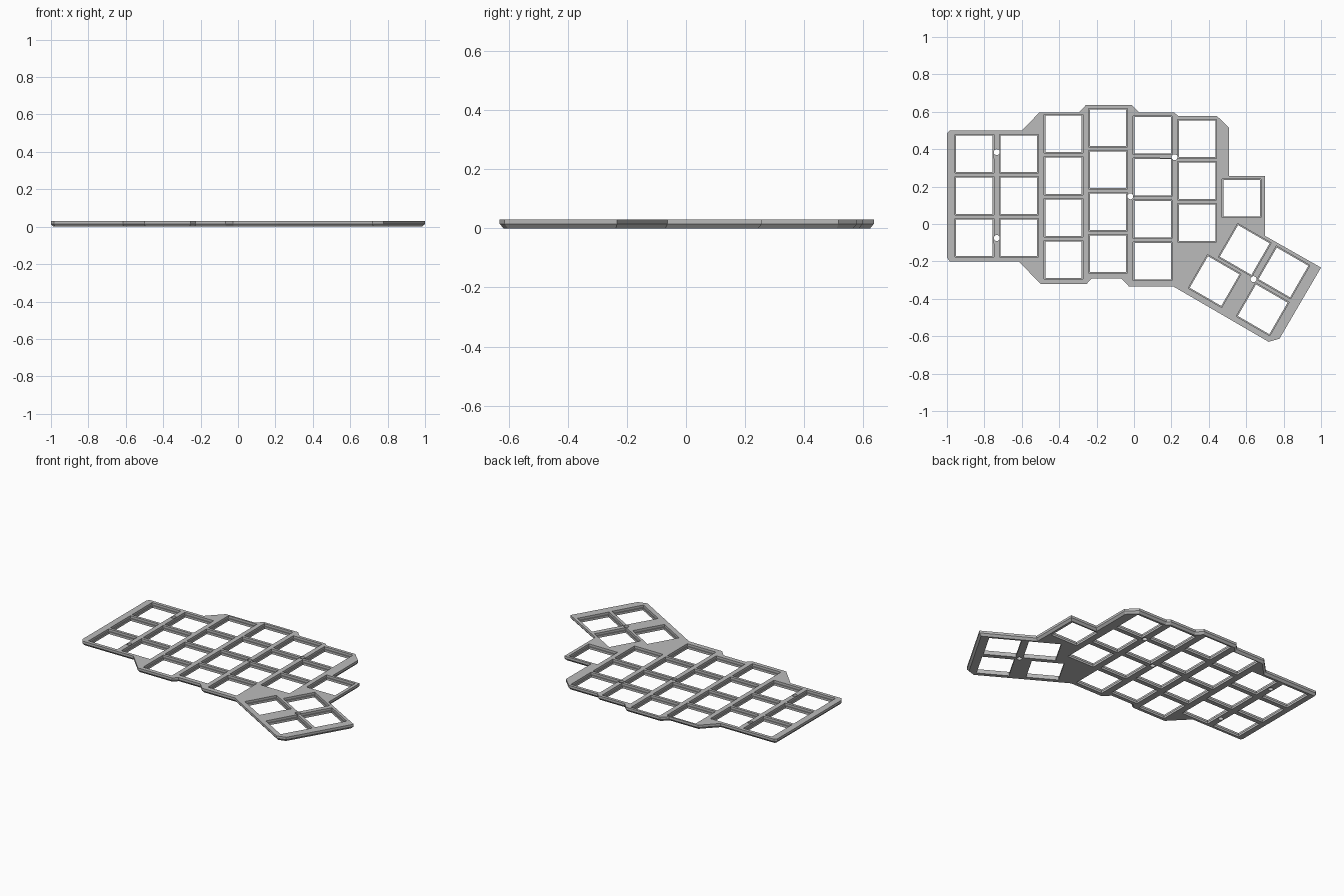
import bpy, bmesh, math
from mathutils import Vector, Matrix

cube = bpy.data.objects.get("Cube")
if cube:
    bpy.data.objects.remove(cube)

TOP, MID = 0.03, 0.0145      # plate top, and height of the ledge and lower chamfer
PITCH_X, PITCH_Y = 0.238, 0.2245
OPENING, LEDGE_OPENING = 0.207, 0.195

grey = bpy.data.materials.new("plate_grey")
grey.use_nodes = True
colour = (0.5, 0.5, 0.5, 1)
grey.diffuse_color = colour
grey.node_tree.nodes["Principled BSDF"].inputs["Base Color"].default_value = colour

# Outer contour, counter-clockwise
outline = [Vector(p) for p in (
    (-1, -.18), (-.985, -.2), (-.616, -.2), (-.5, -.32), (-.253, -.32),
    (-.226, -.292), (-.068, -.292), (-.026, -.335), (.212, -.335),
    (.72, -.63), (.778, -.613), (1, -.233), (.7, -.063), (.7, .256),
    (.507, .256), (.507, .515), (.443, .578), (.235, .578), (.215, .597),
    (.027, .597), (-.01, .635), (-.258, .635), (-.295, .597),
    (-.505, .597), (-.6, .5), (-.985, .5), (-1, .485))]


def inset(points, distance):
    """Move every side of a closed contour inward by the same distance."""
    result = []
    for i, p in enumerate(points):
        a = (p - points[i - 1]).normalized()
        b = (points[(i + 1) % len(points)] - p).normalized()
        na, nb = Vector((-a.y, a.x)), Vector((-b.y, b.x))
        result.append(p + (na + nb) * distance / (1 + na.dot(nb)))
    return result


def square(centre, size, angle):
    turn = Matrix.Rotation(angle, 2)
    h = size / 2
    return [Vector(centre) + turn @ Vector(c)
            for c in ((-h, -h), (h, -h), (h, h), (-h, h))]


def circle(centre, radius, sides=16):
    return [Vector(centre) + radius * Vector((math.cos(t), math.sin(t)))
            for t in (math.tau * i / sides for i in range(sides))]


bm = bmesh.new()
top_edges, bottom_edges = [], []


def add_wall(layers):
    """Join stacked contours (points, z), given from the bottom to the top."""
    rings = [[bm.verts.new((p.x, p.y, z)) for p in pts] for pts, z in layers]
    n = len(rings[0])
    for low, high in zip(rings, rings[1:]):
        for i in range(n):
            j = (i + 1) % n
            bm.faces.new((low[i], low[j], high[j], high[i]))
    for ring, edges in ((rings[0], bottom_edges), (rings[-1], top_edges)):
        edges.extend(bm.edges.get((ring[i], ring[(i + 1) % n])) for i in range(n))


# Outer rim, chamfered underneath
add_wall([(inset(outline, .012), 0), (outline, MID), (outline, TOP)])

# Key openings: (top centre y, rows) for each straight column, then the thumb group
columns = [(.375, 3), (.375, 3), (.483, 4), (.515, 4), (.474, 4), (.455, 3), (.137, 1)]
keys = [((-.853 + c * PITCH_X, y - r * PITCH_Y), 0)
        for c, (y, rows) in enumerate(columns) for r in range(rows)]
keys += [(p, math.radians(-30)) for p in
         ((.592, -.139), (.799, -.259), (.688, -.456), (.431, -.305))]
for centre, angle in keys:
    small = square(centre, LEDGE_OPENING, angle)
    large = square(centre, OPENING, angle)
    add_wall([(small, 0), (small, MID), (large, MID), (large, TOP)])

# Screw holes
for centre in ((-.734, .384), (-.734, -.075), (.217, .357), (-.019, .148), (.639, -.295)):
    ring = circle(centre, .016)
    add_wall([(ring, 0), (ring, TOP)])

# Flat top and underside around all openings
for edges in (top_edges, bottom_edges):
    bmesh.ops.triangle_fill(bm, use_beauty=True, use_dissolve=False, edges=edges)
bmesh.ops.recalc_face_normals(bm, faces=bm.faces[:])

mesh = bpy.data.meshes.new("switch_plate")
bm.to_mesh(mesh)
bm.free()
mesh.materials.append(grey)
plate = bpy.data.objects.new("switch_plate", mesh)
bpy.context.collection.objects.link(plate)
